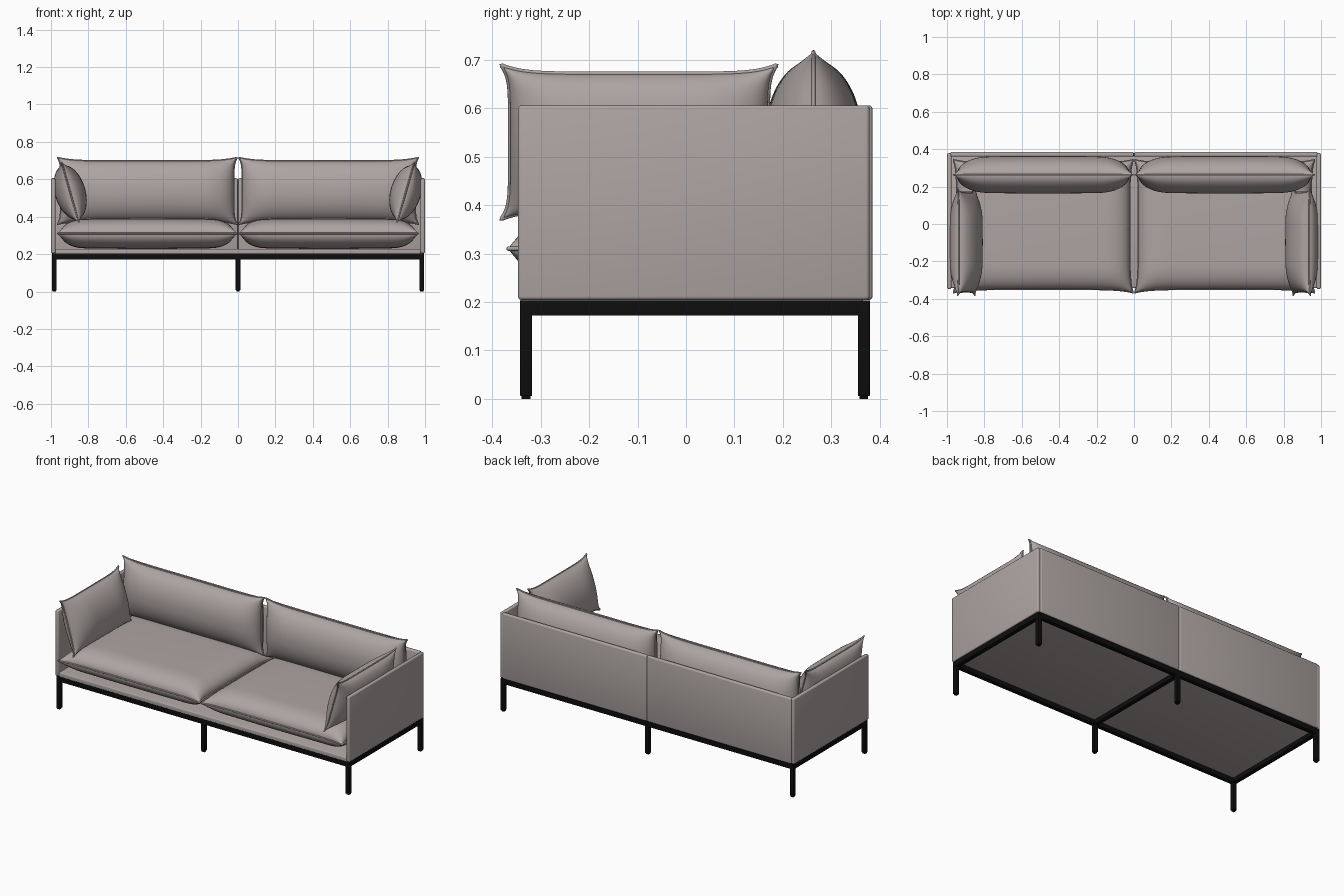
import bpy, bmesh, math
from mathutils import Matrix, Vector

if "Cube" in bpy.data.objects:
    bpy.data.objects.remove(bpy.data.objects["Cube"])


def material(name, rgb, rough):
    m = bpy.data.materials.new(name)
    m.use_nodes = True
    m.diffuse_color = (*rgb, 1)
    bsdf = m.node_tree.nodes["Principled BSDF"]
    bsdf.inputs["Base Color"].default_value = (*rgb, 1)
    bsdf.inputs["Roughness"].default_value = rough
    return m


FABRIC = material("warm grey fabric", (0.42, 0.375, 0.365), 0.9)
METAL = material("black metal", (0.004, 0.004, 0.004), 0.6)


def finish(obj, mat, angle=40):
    obj.data.materials.clear()
    obj.data.materials.append(mat)
    bpy.ops.object.select_all(action="DESELECT")
    obj.select_set(True)
    bpy.context.view_layer.objects.active = obj
    bpy.ops.object.shade_smooth_by_angle(angle=math.radians(angle))
    return obj


def new_object(name, data):
    obj = bpy.data.objects.new(name, data)
    bpy.context.collection.objects.link(obj)
    return obj


def box(name, lo, hi, mat, bevel=0.0):
    """Box between two corners, with optional rounded edges."""
    lo, hi = Vector(lo), Vector(hi)
    bm = bmesh.new()
    bmesh.ops.create_cube(bm, size=1)
    bmesh.ops.scale(bm, vec=hi - lo, verts=bm.verts)
    bmesh.ops.translate(bm, vec=(lo + hi) / 2, verts=bm.verts)
    if bevel:
        bmesh.ops.bevel(bm, geom=bm.edges[:], offset=bevel, segments=3,
                        profile=0.5, affect="EDGES")
    mesh = bpy.data.meshes.new(name)
    bm.to_mesh(mesh)
    bm.free()
    return finish(new_object(name, mesh), mat)


def pillow(name, half_x, half_y, half_z, roll, place, pull=0.018, n=36):
    """Stuffed cushion with eared corners and a piped seam, lying in local XY."""
    def outline(u, v):
        return (u * (half_x - pull * (1 - abs(v) ** 7)),
                v * (half_y - pull * (1 - abs(u) ** 7)))

    def swell(t, half):
        d = min((1 - abs(t)) * half / roll, 1)
        return math.sqrt(max(0, 1 - (1 - d) ** 2)) ** 0.9

    steps = [math.sin(math.pi / 2 * (2 * i / n - 1)) for i in range(n + 1)]
    bm = bmesh.new()
    for side in (1, -1):
        grid = []
        for u in steps:
            row = []
            for v in steps:
                z = half_z * swell(u, half_x) * swell(v, half_y)
                z *= 1 - 0.07 * (u * u + v * v)
                row.append(bm.verts.new((*outline(u, v), side * z)))
            grid.append(row)
        for i in range(n):
            for j in range(n):
                quad = [grid[i][j], grid[i + 1][j],
                        grid[i + 1][j + 1], grid[i][j + 1]]
                bm.faces.new(quad[::side])
    bmesh.ops.remove_doubles(bm, verts=bm.verts, dist=0.00001)
    mesh = bpy.data.meshes.new(name)
    bm.to_mesh(mesh)
    bm.free()
    body = new_object(name, mesh)
    body.matrix_world = place
    finish(body, FABRIC, 80)

    # Piping follows the seam outline
    ring = ([outline(s, -1) for s in steps[:-1]] + [outline(1, s) for s in steps[:-1]]
            + [outline(-s, 1) for s in steps[:-1]] + [outline(-1, -s) for s in steps[:-1]])
    curve = bpy.data.curves.new(name + "_piping", "CURVE")
    curve.dimensions = "3D"
    curve.bevel_depth = 0.0045
    curve.bevel_resolution = 2
    spline = curve.splines.new("POLY")
    spline.points.add(len(ring) - 1)
    for point, (x, y) in zip(spline.points, ring):
        point.co = (x, y, 0, 1)
    spline.use_cyclic_u = True
    piping = new_object(name + "_piping", curve)
    piping.matrix_world = place
    bpy.ops.object.select_all(action="DESELECT")
    piping.select_set(True)
    bpy.context.view_layer.objects.active = piping
    bpy.ops.object.convert(target="MESH")
    finish(bpy.context.view_layer.objects.active, FABRIC, 60)


# Metal frame: legs with glides, cross bars and long rails
FRONT, BACK, LEG = -0.33, 0.367, 0.0125
for label, x in (("right", -0.982), ("middle", 0), ("left", 0.982)):
    for end, y in (("front", FRONT), ("back", BACK)):
        box(f"{label}_{end}_leg", (x - LEG, y - LEG, 0.006),
            (x + LEG, y + LEG, 0.203), METAL, 0.002)
        box(f"{label}_{end}_glide", (x - 0.009, y - 0.009, 0),
            (x + 0.009, y + 0.009, 0.008), METAL)
    box(f"{label}_cross_bar", (x - LEG, FRONT, 0.172), (x + LEG, BACK, 0.203), METAL)
for end, y in (("front", FRONT), ("back", BACK)):
    box(f"{end}_rail", (-0.982, y - LEG, 0.172), (0.982, y + LEG, 0.203), METAL)

# Upholstered deck under the seat cushions
box("seat_deck", (-0.978, -0.342, 0.198), (0.978, 0.365, 0.228), FABRIC, 0.005)

for label, s in (("right", -1), ("left", 1)):
    # Side and back panels
    xs = sorted((s * 0.976, s * 1.0))
    box(f"{label}_side_panel", (xs[0], -0.347, 0.204), (xs[1], 0.379, 0.606),
        FABRIC, 0.008)
    xs = sorted((s * 0.001, s * 0.982))
    box(f"{label}_back_panel", (xs[0], 0.36, 0.204), (xs[1], 0.385, 0.606),
        FABRIC, 0.008)

    # Cushions
    pillow(f"{label}_seat_cushion", 0.48, 0.355, 0.082, 0.13,
           Matrix.Translation((s * 0.485, -0.012, 0.31)))
    pillow(f"{label}_back_cushion", 0.48, 0.178, 0.1, 0.17,
           Matrix.Translation((s * 0.485, 0.263, 0.538))
           @ Matrix.Rotation(math.radians(90), 4, "X"))
    pillow(f"{label}_arm_cushion", 0.165, 0.284, 0.082, 0.165,
           Matrix.Translation((s * 0.897, -0.097, 0.53))
           @ Matrix.Rotation(math.radians(-90 + s * 16), 4, "Y"))
